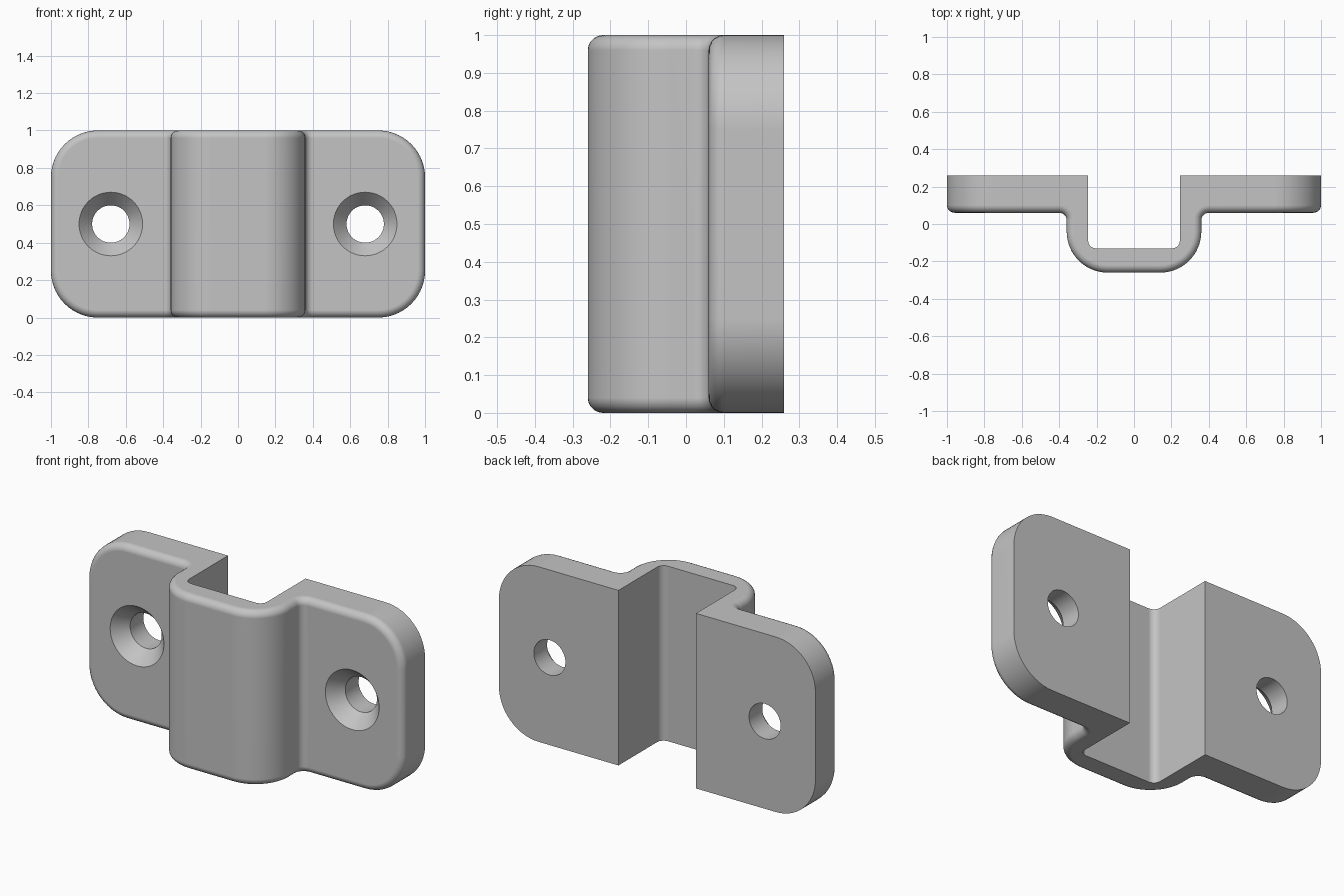
import bpy, bmesh, math
from mathutils import Vector

cube = bpy.data.objects.get("Cube")
if cube:
    bpy.data.objects.remove(cube, do_unlink=True)

HEIGHT = 1.0
BACK, PLATE_FRONT = 0.26, 0.06

grey = bpy.data.materials.new("plain grey")
grey.use_nodes = True
colour = (0.55, 0.55, 0.55, 1)
grey.diffuse_color = colour
grey.node_tree.nodes["Principled BSDF"].inputs["Base Color"].default_value = colour


def make_object(name, bm):
    bmesh.ops.recalc_face_normals(bm, faces=bm.faces)
    mesh = bpy.data.meshes.new(name)
    bm.to_mesh(mesh)
    bm.free()
    mesh.materials.append(grey)
    obj = bpy.data.objects.new(name, mesh)
    bpy.context.collection.objects.link(obj)
    return obj


def round_corner(prev, corner, nxt, radius, steps):
    """Arc points replacing a right-angled corner."""
    c = Vector(corner)
    a = (Vector(prev) - c).normalized() * radius
    b = (Vector(nxt) - c).normalized() * radius
    angles = [math.pi / 2 * i / steps for i in range(steps + 1)]
    return [c + a * (1 - math.sin(t)) + b * (1 - math.cos(t)) for t in angles]


# Right half of the cross-section: x, y, corner radius
half = [(0.245, -0.13, 0.04), (0.245, BACK, 0), (1, BACK, 0),
        (1, PLATE_FRONT, 0), (0.36, PLATE_FRONT, 0.04), (0.36, -0.26, 0.22)]
corners = half + [(-x, y, r) for x, y, r in reversed(half)]
section = []
for i, (x, y, r) in enumerate(corners):
    if r:
        before, after = corners[i - 1], corners[(i + 1) % len(corners)]
        section += round_corner(before[:2], (x, y), after[:2], r, 16 if r > 0.1 else 6)
    else:
        section.append(Vector((x, y)))

# Bracket body: extruded cross-section
bm = bmesh.new()
base = bm.faces.new([bm.verts.new((p.x, p.y, 0)) for p in section])
top = bmesh.ops.extrude_face_region(bm, geom=[base], use_keep_orig=True)
bmesh.ops.translate(bm, vec=(0, 0, HEIGHT),
                    verts=[v for v in top["geom"] if isinstance(v, bmesh.types.BMVert)])
bmesh.ops.recalc_face_normals(bm, faces=bm.faces)

# Large rounded corners of the two mounting plates
plate_corners = [e for e in bm.edges
                 if all(abs(v.co.x) > 0.99 for v in e.verts)
                 and abs(e.verts[0].co.z - e.verts[1].co.z) < 0.01]
bmesh.ops.bevel(bm, geom=plate_corners, offset=0.25, segments=14, profile=0.5,
                affect="EDGES", clamp_overlap=False)


# Soft rim around the whole front face
def on_front(v):
    in_channel = abs(v.co.x) < 0.25 and v.co.y > -0.14
    return v.co.y < PLATE_FRONT + 0.01 and not in_channel


bm.normal_update()
rim = [e for e in bm.edges
       if all(on_front(v) for v in e.verts) and e.calc_face_angle(0) > math.radians(60)]
bmesh.ops.bevel(bm, geom=rim, offset=0.04, segments=5, profile=0.5,
                affect="EDGES", clamp_overlap=False, loop_slide=True)
bracket = make_object("bracket", bm)


# Countersunk screw holes
def screw_cutter(x):
    bm = bmesh.new()
    sides = 48
    rings = []
    for y, r in [(0.02, 0.205), (0.14, 0.1), (0.32, 0.1)]:
        turns = [math.tau * i / sides for i in range(sides)]
        rings.append([bm.verts.new((x + r * math.cos(t), y, HEIGHT / 2 + r * math.sin(t)))
                      for t in turns])
    for a, b in zip(rings, rings[1:]):
        for i in range(sides):
            j = (i + 1) % sides
            bm.faces.new((a[i], a[j], b[j], b[i]))
    bm.faces.new(rings[0])
    bm.faces.new(rings[-1])
    cutter = make_object("screw_hole_cutter", bm)
    cutter.hide_render = True
    return cutter


bpy.ops.object.select_all(action="DESELECT")
bpy.context.view_layer.objects.active = bracket
bracket.select_set(True)
for side in (-1, 1):
    cutter = screw_cutter(0.68 * side)
    cut = bracket.modifiers.new("screw_hole", "BOOLEAN")
    cut.operation = "DIFFERENCE"
    cut.solver = "EXACT"
    cut.object = cutter
    bpy.ops.object.modifier_apply(modifier=cut.name)
    bpy.data.objects.remove(cutter, do_unlink=True)

# Smooth curves with crisp edges
bpy.ops.object.shade_smooth_by_angle(angle=math.radians(30))
weighted = bracket.modifiers.new("even_shading", "WEIGHTED_NORMAL")
weighted.keep_sharp = True
